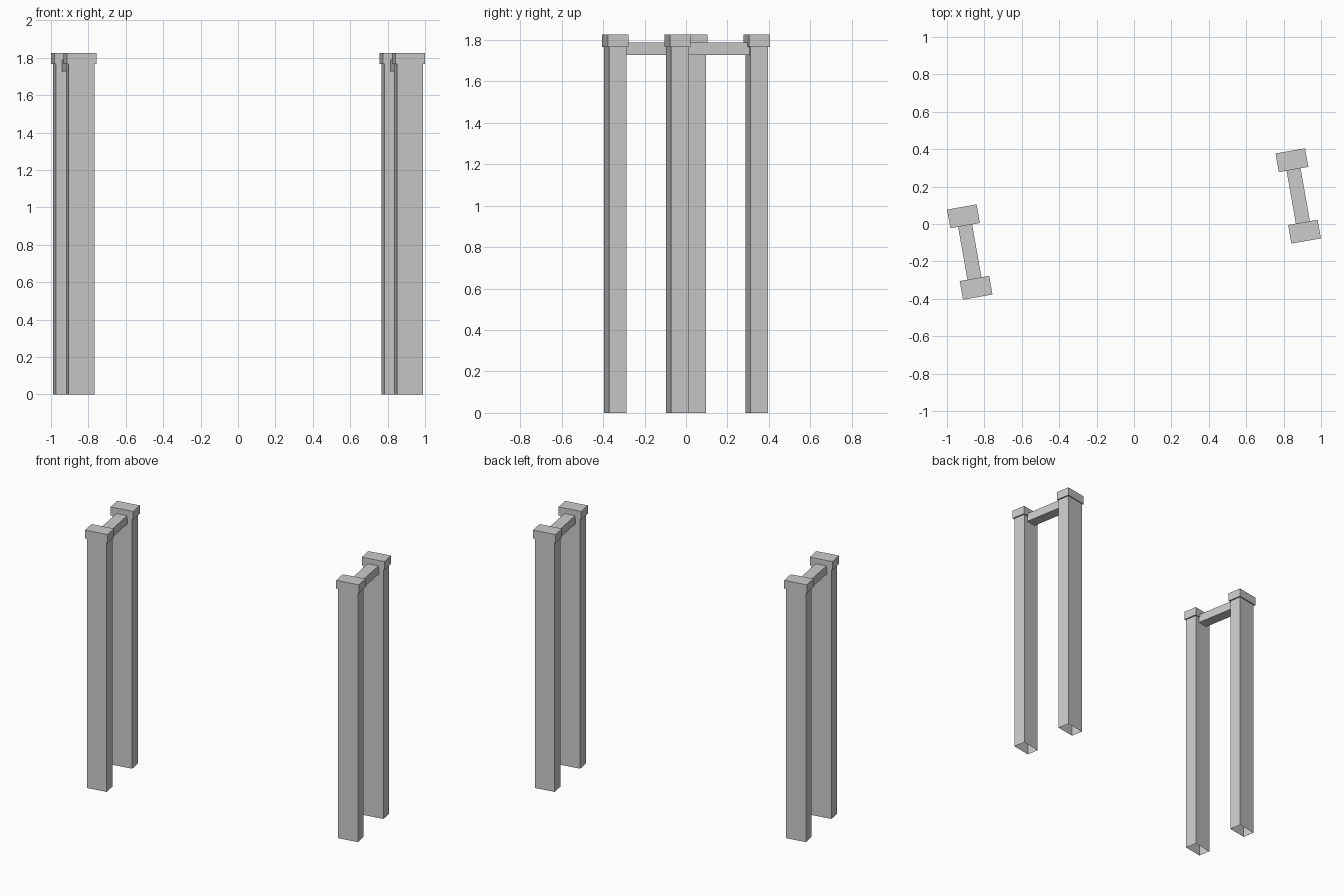
import bpy
import bmesh
from math import radians
from mathutils import Matrix, Vector

cube = bpy.data.objects.get("Cube")
if cube:
    bpy.data.objects.remove(cube, do_unlink=True)

# Single plain grey
grey = bpy.data.materials.new("light_grey")
grey.use_nodes = True
colour = (0.6, 0.6, 0.6, 1.0)
grey.diffuse_color = colour
grey.node_tree.nodes["Principled BSDF"].inputs["Base Color"].default_value = colour

TURN = radians(10)
CAP_Z, TOP_Z = 1.766, 1.825
POST_Y = 0.194


def box(name, size, centre, frame, open_ends=False):
    """Flat-faced box placed in a frame's local space."""
    bm = bmesh.new()
    bmesh.ops.create_cube(bm, size=1.0)
    bmesh.ops.scale(bm, vec=Vector(size), verts=bm.verts)
    bmesh.ops.translate(bm, vec=Vector(centre), verts=bm.verts)
    if open_ends:
        ends = [f for f in bm.faces if abs(f.normal.z) > 0.5]
        bmesh.ops.delete(bm, geom=ends, context="FACES_ONLY")
    mesh = bpy.data.meshes.new(name)
    bm.to_mesh(mesh)
    bm.free()
    mesh.materials.append(grey)
    obj = bpy.data.objects.new(name, mesh)
    obj.matrix_world = frame
    bpy.context.collection.objects.link(obj)


# Two identical gate frames, each with two hollow posts, caps and a cross beam
for side, sign in (("right", -1), ("left", 1)):
    frame = Matrix.Translation((0.878 * sign, 0.15 * sign, 0)) @ Matrix.Rotation(TURN, 4, "Z")
    for end, y in (("front", -POST_Y), ("back", POST_Y)):
        box(f"{side}_{end}_post", (0.14, 0.086, CAP_Z), (0, y, CAP_Z / 2), frame, True)
        box(f"{side}_{end}_cap", (0.16, 0.101, TOP_Z - CAP_Z),
            (0, y, (CAP_Z + TOP_Z) / 2), frame)
    box(f"{side}_cross_beam", (0.076, 2 * POST_Y - 0.086, 0.06), (0, 0, 1.757), frame)
